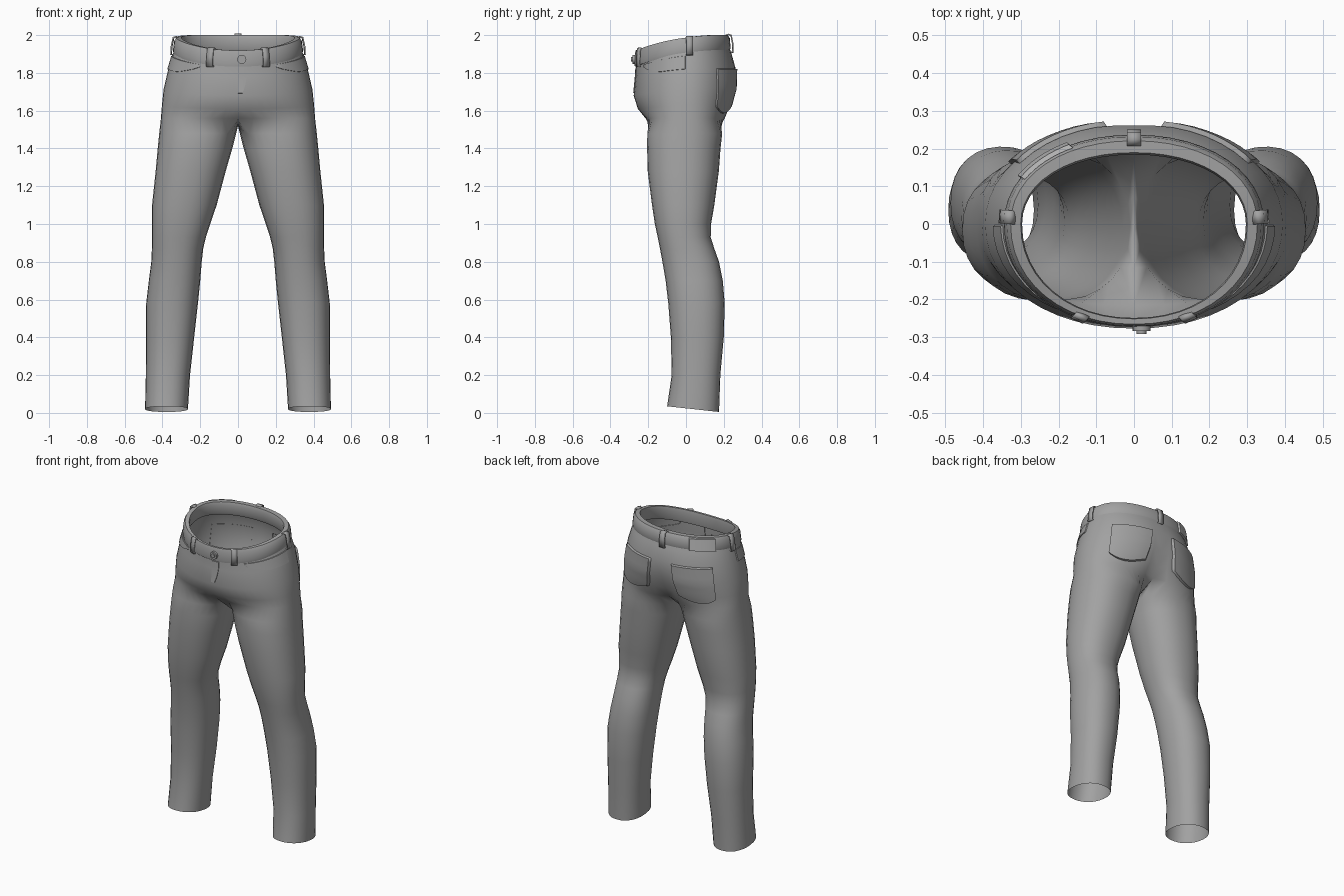
import bpy, bmesh, math

if "Cube" in bpy.data.objects:
    bpy.data.objects.remove(bpy.data.objects["Cube"])

K = 24  # segments from front centre to back centre on one side


def material(name, v):
    m = bpy.data.materials.new(name)
    m.diffuse_color = (v, v, v, 1)
    m.use_nodes = True
    m.node_tree.nodes["Principled BSDF"].inputs["Base Color"].default_value = m.diffuse_color
    return m


DENIM = material("grey denim", 0.36)
LABEL = material("light grey label", 0.5)


def finish(name, bm, mat=DENIM, mirror=False, angle=50):
    me = bpy.data.meshes.new(name)
    bm.to_mesh(me)
    bm.free()
    ob = bpy.data.objects.new(name, me)
    bpy.context.collection.objects.link(ob)
    me.materials.append(mat)
    if mirror:
        mod = ob.modifiers.new("mirror", 'MIRROR')
        mod.merge_threshold = 0.0005
    bpy.ops.object.select_all(action='DESELECT')
    ob.select_set(True)
    bpy.context.view_layer.objects.active = ob
    bpy.ops.object.shade_smooth_by_angle(angle=math.radians(angle))
    return ob


def spow(v, e):
    return math.copysign(abs(v) ** e, v)


# Hip rows: front z, back z, half width, front y, back y, roundness, cleft depth
HIPS = [
    (1.910, 1.980, .320, -.262, .212, .95, 0),
    (1.830, 1.905, .348, -.264, .240, .95, 0),
    (1.780, 1.830, .369, -.267, .265, .95, .004),
    (1.680, 1.720, .394, -.277, .265, .95, .012),
    (1.610, 1.630, .403, -.255, .242, .90, .030),
    (1.560, 1.560, .408, -.215, .212, .80, .035),
]
# Leg rows: z, outer x, inner x, front y, back y
LEG = [
    (1.48, .417, .010, -.205, .192), (1.40, .425, .030, -.206, .183),
    (1.28, .436, .065, -.203, .174), (1.10, .455, .113, -.180, .150),
    (1.00, .455, .147, -.165, .133), (0.93, .455, .170, -.150, .131),
    (0.87, .456, .184, -.138, .150), (0.80, .459, .192, -.125, .175),
    (0.70, .472, .200, -.108, .195), (0.58, .486, .212, -.094, .205),
    (0.40, .486, .232, -.080, .200), (0.20, .488, .254, -.076, .182),
    (0.02, .492, .265, -.100, .175),
]


def hip_row(i, t):
    zf, zb, xo, yf, yb, e, cleft = HIPS[i]
    c, s = max(math.cos(t), 0), math.sin(t)
    x = xo * c ** e if c > 1e-6 else 0.0
    y = spow(s, e) * (yb if s > 0 else -yf)
    if s > 0:
        y -= cleft * math.exp(-(x / .07) ** 2)
    z = zf + (zb - zf) * (1 - (1 - (1 + s) / 2) ** 2.5)
    return x, y, z


def hip(v, t, off=0.0):
    """Point on the hip surface at row v and angle t, pushed outward by off."""
    i = min(int(v), len(HIPS) - 2)
    a, b = hip_row(i, t), hip_row(i + 1, t)
    x, y, z = (p + (q - p) * (v - i) for p, q in zip(a, b))
    r = math.hypot(x, y)
    return x * (1 + off / r), y * (1 + off / r), z


def arc(k):
    return math.radians(-90 + 180 * k / K)


# Trousers: open hip rows, a crotch seam, then closed leg rings
bm = bmesh.new()
rows = [[bm.verts.new(hip_row(i, arc(k))) for k in range(K + 1)] for i in range(len(HIPS))]
front, back = rows[-1][0].co, rows[-1][-1].co
seam = []
for j in (1, 2, 3):
    p = back.lerp(front, j / 4)
    p.z -= .04 * math.sin(math.pi * j / 4)
    seam.append(bm.verts.new(p))
rings = [rows[-1] + seam]
for z, xo, xi, yf, yb in LEG:
    ring = []
    for k in range(K + 4):
        a = math.radians(-150 + 300 * k / K if k <= K else 150 + 15 * (k - K))
        c, s = spow(math.cos(a), .9), spow(math.sin(a), .9)
        hem = -.015 * s if z < .1 else 0
        ring.append(bm.verts.new(((xo + xi) / 2 + (xo - xi) / 2 * c,
                                  (yf + yb) / 2 + (yb - yf) / 2 * s, z + hem)))
    rings.append(ring)
for a, b in zip(rows, rows[1:]):
    for k in range(K):
        bm.faces.new((a[k], b[k], b[k + 1], a[k + 1]))
for a, b in zip(rings, rings[1:]):
    n = len(a)
    for k in range(n):
        bm.faces.new((a[k], b[k], b[(k + 1) % n], a[(k + 1) % n]))
finish("trousers", bm, mirror=True, angle=80)


# Waistband: closed section swept round the tilted waist
def band(t, h, out):
    """h: 0 bottom to 1 top, out: 0 inner to 1 outer."""
    c, s = spow(math.cos(t), .95), spow(math.sin(t), .95)
    x = (.306 + .041 * out - .012 * h) * c
    y = s * (.190 + .048 * out - .008 * h if s > 0 else .252 + .022 * out - .004 * h)
    z = 1.833 + .082 * (1 - (1 - (1 + math.sin(t)) / 2) ** 2.5) + .086 * h
    return x, y, z


SECTION = [(0, .1), (0, .85), (.2, 1), (.8, 1), (1, .8), (1, .15), (.8, 0), (.15, 0)]
bm = bmesh.new()
loops = [[bm.verts.new(band(2 * math.pi * k / 48, *p)) for p in SECTION] for k in range(48)]
for k in range(48):
    a, b = loops[k], loops[(k + 1) % 48]
    for j in range(8):
        m = (j + 1) % 8
        bm.faces.new((a[j], b[j], b[m], a[m]))
bmesh.ops.recalc_face_normals(bm, faces=bm.faces)
finish("waistband", bm)


# Cloth panels that follow a surface, with edges tucked in
def panel(name, point, height, mat=DENIM, mirror=True):
    steps = [0, .02] + [i / 8 for i in range(1, 8)] + [.98, 1]
    n = len(steps)
    bm = bmesh.new()
    g = [[bm.verts.new(point(u, w, -.004 if i in (0, n - 1) or j in (0, n - 1) else height))
          for i, u in enumerate(steps)] for j, w in enumerate(steps)]
    for j in range(n - 1):
        for i in range(n - 1):
            bm.faces.new((g[j][i], g[j + 1][i], g[j + 1][i + 1], g[j][i + 1]))
    finish(name, bm, mat, mirror)


def back_pocket(u, w, off):
    side = abs(2 * u - 1)
    bottom = 4.65 - .55 * side ** 2
    t = 36 + 44 * u + (u - .5) * -5 * w
    return hip(2.05 + (bottom - 2.05) * w, math.radians(t), off)


def front_pocket(u, w, off):
    bottom = 1.15 + .87 * min(1, u * 2.2) ** .6
    return hip(1 + (bottom - 1) * w, math.radians(-57 + 57 * u), off)


def fly(u, w, off):
    return hip(1 + 1.9 * w, math.radians(-90 + 7 * u * (1 - .6 * w ** 3)), off)


def label(u, w, off):
    x, y, z = band(math.radians(118 + 32 * u), .95 - .9 * w, 1)
    r = 1 + off / math.hypot(x, y)
    return x * r, y * r, z


panel("back_pocket", back_pocket, .013)
panel("front_pocket", front_pocket, .005)
panel("fly_flap", fly, .004, mirror=False)
panel("waist_label", label, .009, LABEL, mirror=False)

# Belt loops: short straps that wrap over the band
for n, deg in enumerate((-66, -114, 4, 176, 90)):
    t = math.radians(deg)
    bm = bmesh.new()
    strip = []
    for h, out in ((-.12, .8), (-.1, 1.25), (.5, 1.35), (1.0, 1.25), (1.08, .9), (1.0, .5)):
        x, y, z = band(t, h, out)
        tx, ty = -math.sin(t) * .018, math.cos(t) * .018
        strip.append([bm.verts.new((x - tx, y - ty, z)), bm.verts.new((x + tx, y + ty, z))])
    for a, b in zip(strip, strip[1:]):
        bm.faces.new((a[0], a[1], b[1], b[0]))
    ob = finish("belt_loop_%d" % (n + 1), bm, angle=30)
    mod = ob.modifiers.new("thickness", 'SOLIDIFY')
    mod.thickness = .008

# Waist button with a raised centre
for name, r, y in (("button", .024, -.276), ("button_centre", .013, -.283)):
    bpy.ops.mesh.primitive_cylinder_add(vertices=16, radius=r, depth=.016,
                                        location=(.02, y, 1.872),
                                        rotation=(math.pi / 2, 0, 0))
    ob = bpy.context.object
    ob.name = name
    ob.data.materials.append(DENIM)
    bpy.ops.object.shade_smooth_by_angle(angle=math.radians(40))
